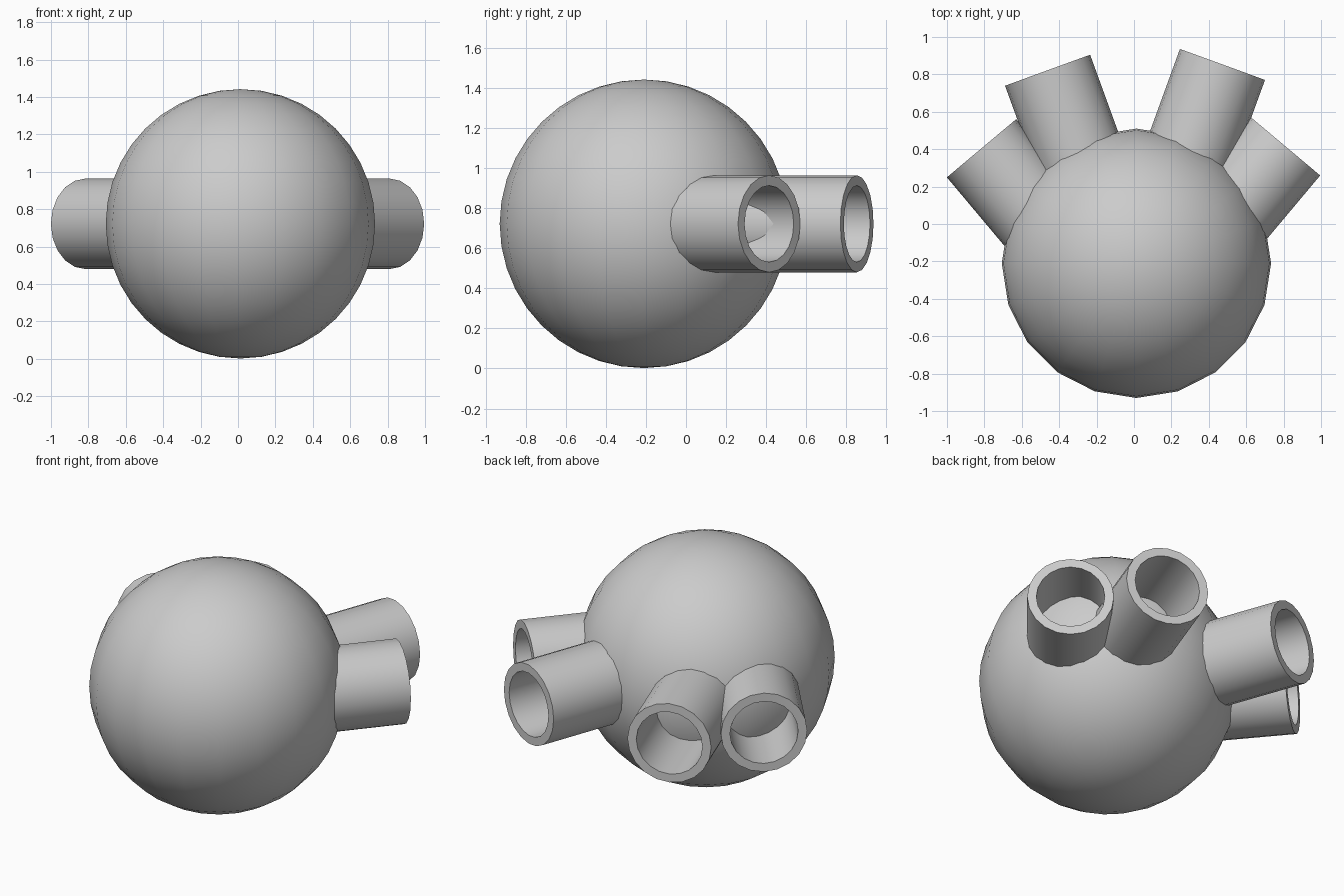
import bpy, bmesh, math
from mathutils import Matrix, Vector

if "Cube" in bpy.data.objects:
    bpy.data.objects.remove(bpy.data.objects["Cube"])

CZ = 0.722


def finish(bm, name, matrix):
    bmesh.ops.recalc_face_normals(bm, faces=bm.faces)
    me = bpy.data.meshes.new(name)
    bm.to_mesh(me)
    bm.free()
    ob = bpy.data.objects.new(name, me)
    bpy.context.collection.objects.link(ob)
    ob.matrix_world = matrix
    bpy.ops.object.select_all(action='DESELECT')
    ob.select_set(True)
    bpy.context.view_layer.objects.active = ob
    bpy.ops.object.shade_smooth_by_angle(angle=math.radians(35))
    return ob


# round body
bm = bmesh.new()
bmesh.ops.create_uvsphere(bm, u_segments=20, v_segments=20, radius=0.72)
finish(bm, "round_body", Matrix.Translation((0.013, -0.21, CZ)))


# open pipe: rectangular wall section swept round, rim centre at the given point
def pipe(name, x, y, angle, length=0.62, outer=0.242, inner=0.191, sides=20):
    bm = bmesh.new()
    section = [(outer, 0), (inner, 0), (inner, -length), (outer, -length)]
    rings = []
    for i in range(sides):
        a = math.tau * i / sides
        rings.append([bm.verts.new((r * math.cos(a), r * math.sin(a), z)) for r, z in section])
    for i in range(sides):
        p, q = rings[i], rings[(i + 1) % sides]
        for j in range(4):
            k = (j + 1) % 4
            bm.faces.new((p[j], p[k], q[k], q[j]))
    axis = Vector((math.cos(math.radians(angle)), math.sin(math.radians(angle)), 0))
    rot = axis.to_track_quat('Z', 'Y').to_matrix().to_4x4()
    finish(bm, name, Matrix.Translation((x, y, CZ)) @ rot)


# two pipes on each side
pipe("inner_pipe_right", 0.473, 0.853, 70)
pipe("outer_pipe_right", 0.810, 0.415, 50)
pipe("inner_pipe_left", -0.462, 0.822, 110)
pipe("outer_pipe_left", -0.815, 0.405, 130)
